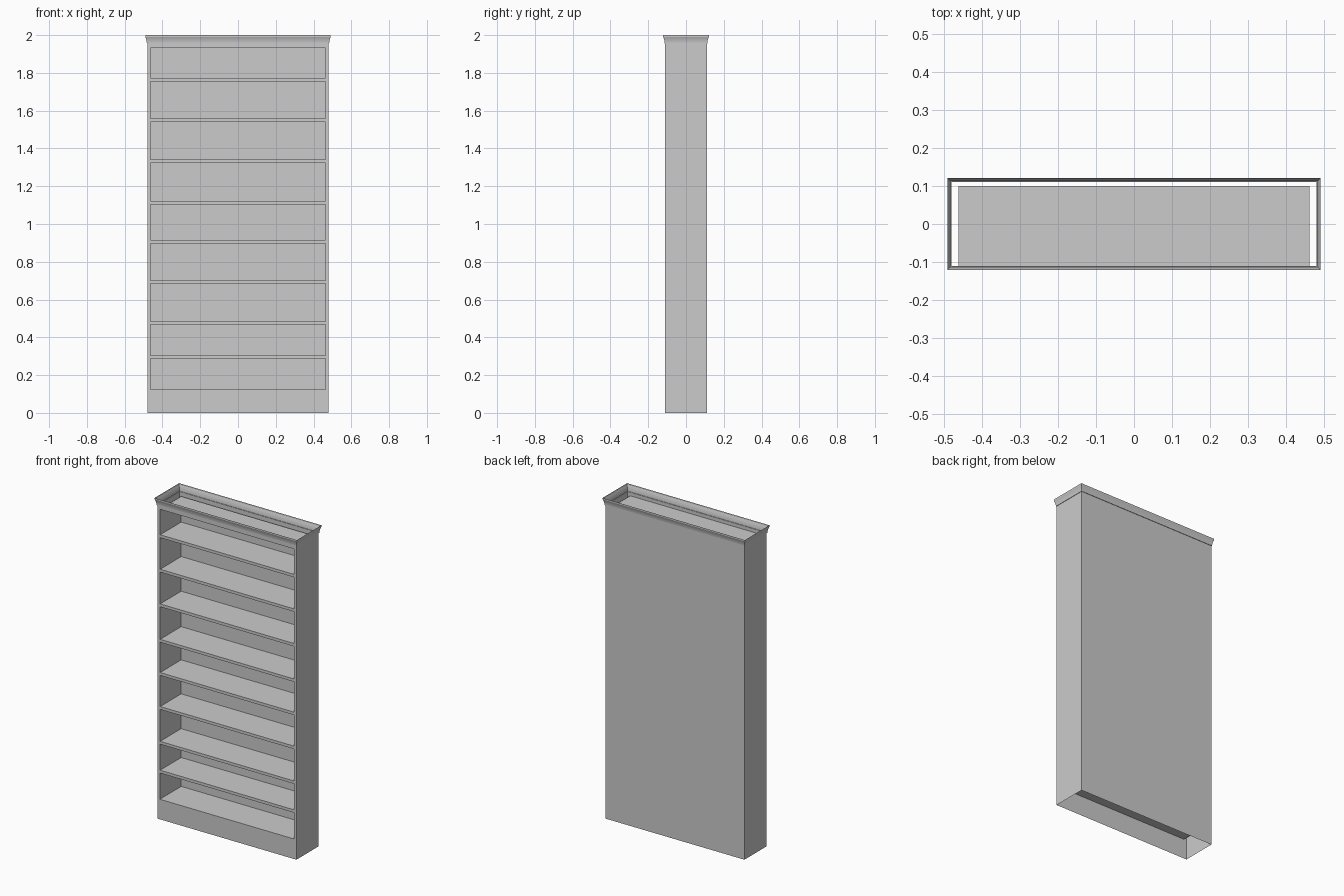
import bpy, bmesh

if "Cube" in bpy.data.objects:
    bpy.data.objects.remove(bpy.data.objects["Cube"])

W, D = 0.48, 0.11             # half width and half depth of the carcass
OW, OZ0, OZ1 = 0.462, 0.125, 1.933   # opening half width, bottom, top
BACK = 0.10                   # inner back of the niche
RIM = 1.955                   # top of the carcass


def finish(name, bm):
    mesh = bpy.data.meshes.new(name)
    bm.to_mesh(mesh)
    bm.free()
    ob = bpy.data.objects.new(name, mesh)
    bpy.context.collection.objects.link(ob)
    return ob


def rect_xy(bm, w, d, z):
    return [bm.verts.new((x, y, z)) for x, y in ((-w, -d), (w, -d), (w, d), (-w, d))]


def rect_xz(bm, w, z0, z1, y):
    return [bm.verts.new((x, y, z)) for x, z in ((-w, z0), (w, z0), (w, z1), (-w, z1))]


def bridge(bm, a, b, skip=()):
    for i in range(4):
        if i not in skip:
            j = (i + 1) % 4
            bm.faces.new((a[i], a[j], b[j], b[i]))


# Carcass: open-ended shell, front frame and recessed niche
bm = bmesh.new()
low, high = rect_xy(bm, W, D, 0), rect_xy(bm, W, D, RIM)
bridge(bm, low, high, skip=(0,))
outer = [low[0], low[1], high[1], high[0]]
front = rect_xz(bm, OW, OZ0, OZ1, -D)
back = rect_xz(bm, OW, OZ0, OZ1, BACK)
bridge(bm, outer, front)
bridge(bm, front, back)
bm.faces.new(back)
finish("bookcase_carcass", bm)

# Crown moulding: thin flared profile (offset, height) swept round the top
bm = bmesh.new()
profile = [(0, RIM), (0.003, RIM), (0.003, 1.961), (0.004, 1.968),
           (0.006, 1.977), (0.009, 1.986), (0.011, 1.991), (0.011, 2.0)]
rings = [rect_xy(bm, W + o, D + o, z) for o, z in profile]
for a, b in zip(rings, rings[1:]):
    bridge(bm, a, b)
crown = finish("crown_moulding", bm)

# Shelves
for i, top in enumerate((0.305, 0.485, 0.702, 0.914, 1.121, 1.342, 1.558, 1.773)):
    bm = bmesh.new()
    bmesh.ops.create_cube(bm, size=1)
    depth = BACK + 0.107
    bmesh.ops.scale(bm, vec=(2 * OW, depth, 0.018), verts=bm.verts)
    bmesh.ops.translate(bm, vec=(0, BACK - depth / 2, top - 0.009), verts=bm.verts)
    finish(f"shelf_{i + 1}", bm)
